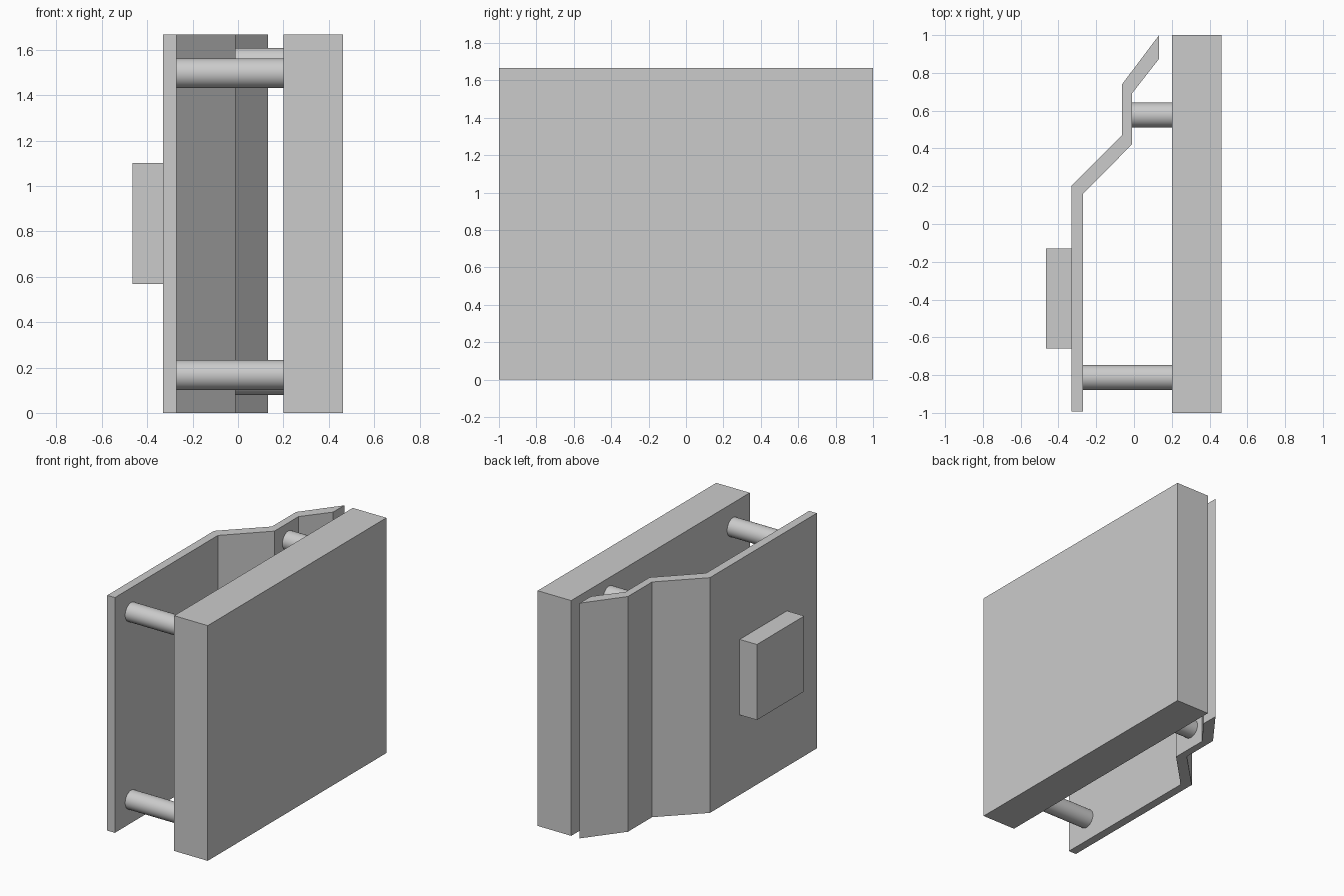
import bpy
import bmesh
import math
from mathutils import Matrix, Vector

if "Cube" in bpy.data.objects:
    bpy.data.objects.remove(bpy.data.objects["Cube"], do_unlink=True)

HEIGHT = 1.667
PANEL_X = 0.2      # inner face of the thick panel
PLATE_X = -0.27    # inner face of the bent plate
STEP_X = -0.01     # inner face of the plate's raised step

grey = bpy.data.materials.new("light grey")
grey.use_nodes = True
colour = (0.6, 0.6, 0.6, 1)
grey.diffuse_color = colour
grey.node_tree.nodes["Principled BSDF"].inputs["Base Color"].default_value = colour


def finish(name, bm):
    bmesh.ops.recalc_face_normals(bm, faces=bm.faces)
    mesh = bpy.data.meshes.new(name)
    bm.to_mesh(mesh)
    bm.free()
    mesh.materials.append(grey)
    obj = bpy.data.objects.new(name, mesh)
    bpy.context.collection.objects.link(obj)
    return obj


def prism(name, outline, z0, z1):
    """Extrude a plan outline upwards."""
    bm = bmesh.new()
    base = bm.faces.new([bm.verts.new((x, y, z0)) for x, y in outline])
    top = bmesh.ops.extrude_face_region(bm, geom=[base])["geom"]
    bmesh.ops.translate(bm, vec=Vector((0, 0, z1 - z0)),
                        verts=[v for v in top if isinstance(v, bmesh.types.BMVert)])
    return finish(name, bm)


def box(name, x0, x1, y0, y1, z0, z1):
    return prism(name, [(x0, y0), (x1, y0), (x1, y1), (x0, y1)], z0, z1)


def rod(name, x0, x1, y, z, radius=0.066):
    """Round spacer lying along x."""
    bm = bmesh.new()
    place = Matrix.Translation(((x0 + x1) / 2, y, z)) @ Matrix.Rotation(math.pi / 2, 4, "Y")
    bmesh.ops.create_cone(bm, cap_ends=True, segments=48, radius1=radius,
                          radius2=radius, depth=x1 - x0, matrix=place)
    obj = finish(name, bm)
    for face in obj.data.polygons:
        face.use_smooth = len(face.vertices) == 4
    return obj


# Thick flat panel
box("thick_panel", PANEL_X, 0.463, -1, 1, 0, HEIGHT)

# Bent plate: outer line going back, inner line returning
outer = [(-0.33, -0.993), (-0.33, 0.203), (-0.063, 0.47), (-0.063, 0.74), (0.133, 1)]
inner = [(0.133, 0.875), (STEP_X, 0.692), (STEP_X, 0.422), (PLATE_X, 0.16), (PLATE_X, -0.993)]
prism("bent_plate", outer + inner, 0, HEIGHT)

# Raised block on the outside of the plate
box("outer_block", -0.465, -0.33, -0.66, -0.13, 0.567, 1.102)

# Spacer rods between plate and panel
for level, front_z, back_z in (("upper", 1.497, 1.543), ("lower", 0.167, 0.145)):
    rod(f"front_{level}_rod", PLATE_X, PANEL_X, -0.812, front_z)
    rod(f"back_{level}_rod", STEP_X, PANEL_X, 0.577, back_z)
